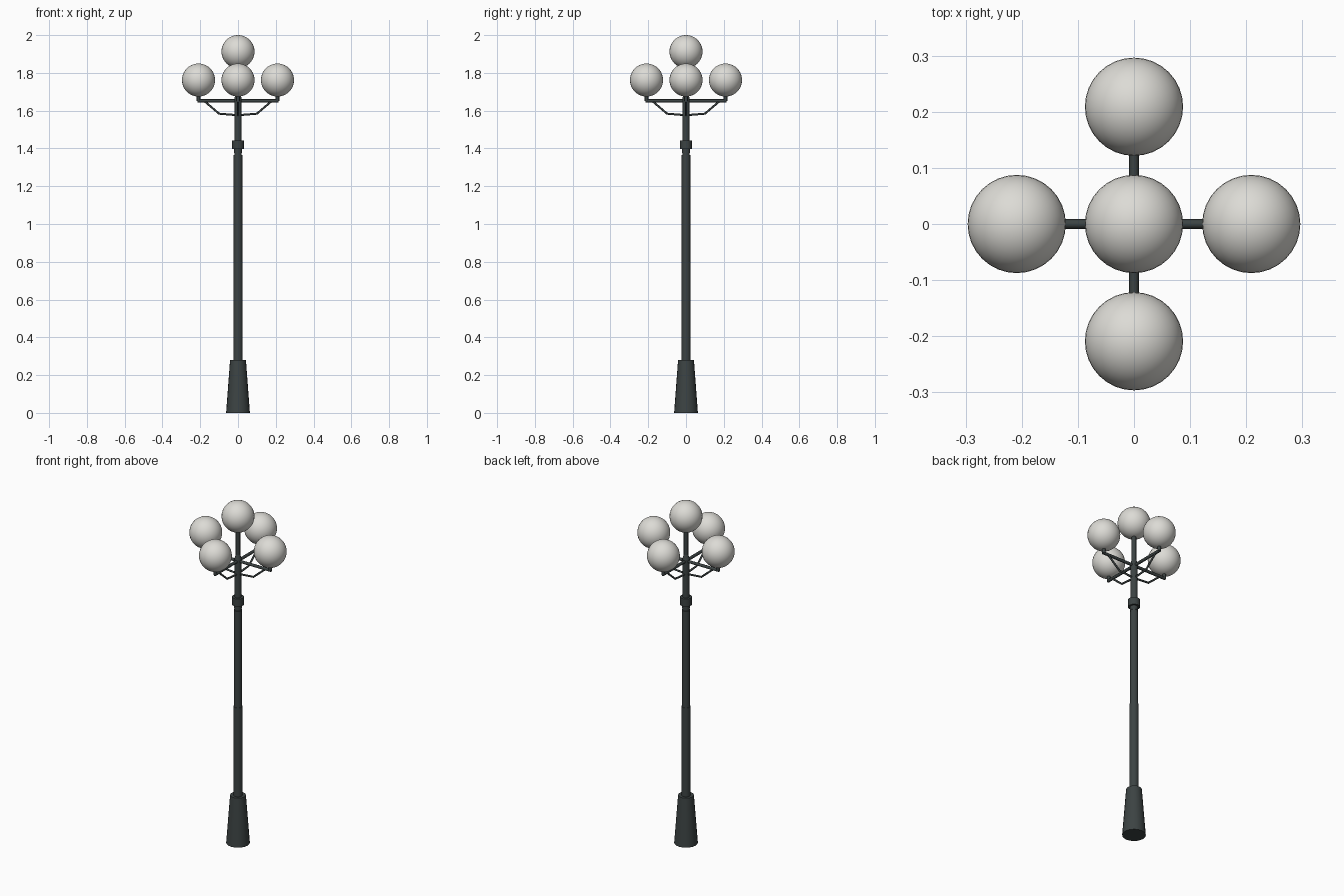
import bpy, math
from mathutils import Vector

cube = bpy.data.objects.get("Cube")
if cube:
    bpy.data.objects.remove(cube, do_unlink=True)


def material(name, rgb):
    m = bpy.data.materials.new(name)
    m.use_nodes = True
    col = (*rgb, 1)
    m.diffuse_color = col
    m.node_tree.nodes["Principled BSDF"].inputs["Base Color"].default_value = col
    return m


IRON = material("dark iron", (0.045, 0.056, 0.056))
GLASS = material("frosted glass", (0.72, 0.71, 0.67))


def finish(name, mat):
    ob = bpy.context.object
    ob.name = name
    ob.data.materials.append(mat)
    bpy.ops.object.shade_smooth_by_angle(angle=math.radians(40))
    return ob


def tapered(name, z0, z1, r0, r1, x=0, y=0, sides=20):
    bpy.ops.mesh.primitive_cone_add(vertices=sides, radius1=r0, radius2=r1,
                                    depth=z1 - z0, location=(x, y, (z0 + z1) / 2))
    return finish(name, IRON)


def globe(name, x, y, z):
    bpy.ops.mesh.primitive_uv_sphere_add(segments=32, ring_count=20, radius=0.0875,
                                         location=(x, y, z))
    return finish(name, GLASS)


def rod(name, points, radius):
    curve = bpy.data.curves.new(name, "CURVE")
    curve.dimensions = "3D"
    curve.bevel_depth = radius
    curve.bevel_resolution = 2
    curve.use_fill_caps = True
    spline = curve.splines.new("POLY")
    spline.points.add(len(points) - 1)
    for p, co in zip(spline.points, points):
        p.co = (*co, 1)
    ob = bpy.data.objects.new(name, curve)
    bpy.context.collection.objects.link(ob)
    curve.materials.append(IRON)


# Post, bottom to top
tapered("base", 0, 0.28, 0.063, 0.042)
tapered("lower_pole", 0.27, 0.80, 0.025, 0.025)
tapered("middle_pole", 0.79, 1.365, 0.0225, 0.0225)
tapered("upper_pole", 1.36, 1.665, 0.019, 0.019)
tapered("collar_lip", 1.375, 1.40, 0.021, 0.021)
tapered("collar", 1.398, 1.442, 0.032, 0.032)
tapered("pole_shoulder", 1.665, 1.69, 0.019, 0.012)
tapered("top_stem", 1.685, 1.84, 0.012, 0.012)
globe("top_globe", 0, 0, 1.9125)

# Four arms, each with a bent brace, a socket and a globe
for side, d in (("left", Vector((1, 0))), ("right", Vector((-1, 0))),
                ("front", Vector((0, -1))), ("back", Vector((0, 1)))):
    def at(r, z):
        return (d.x * r, d.y * r, z)
    rod(side + "_arm", [at(0, 1.652), at(0.215, 1.652)], 0.0085)
    rod(side + "_brace", [at(0, 1.576), at(0.10, 1.584), at(0.175, 1.648)], 0.0055)
    tapered(side + "_socket", 1.65, 1.69, 0.0095, 0.0095, d.x * 0.209, d.y * 0.209, 12)
    globe(side + "_globe", d.x * 0.209, d.y * 0.209, 1.762)
